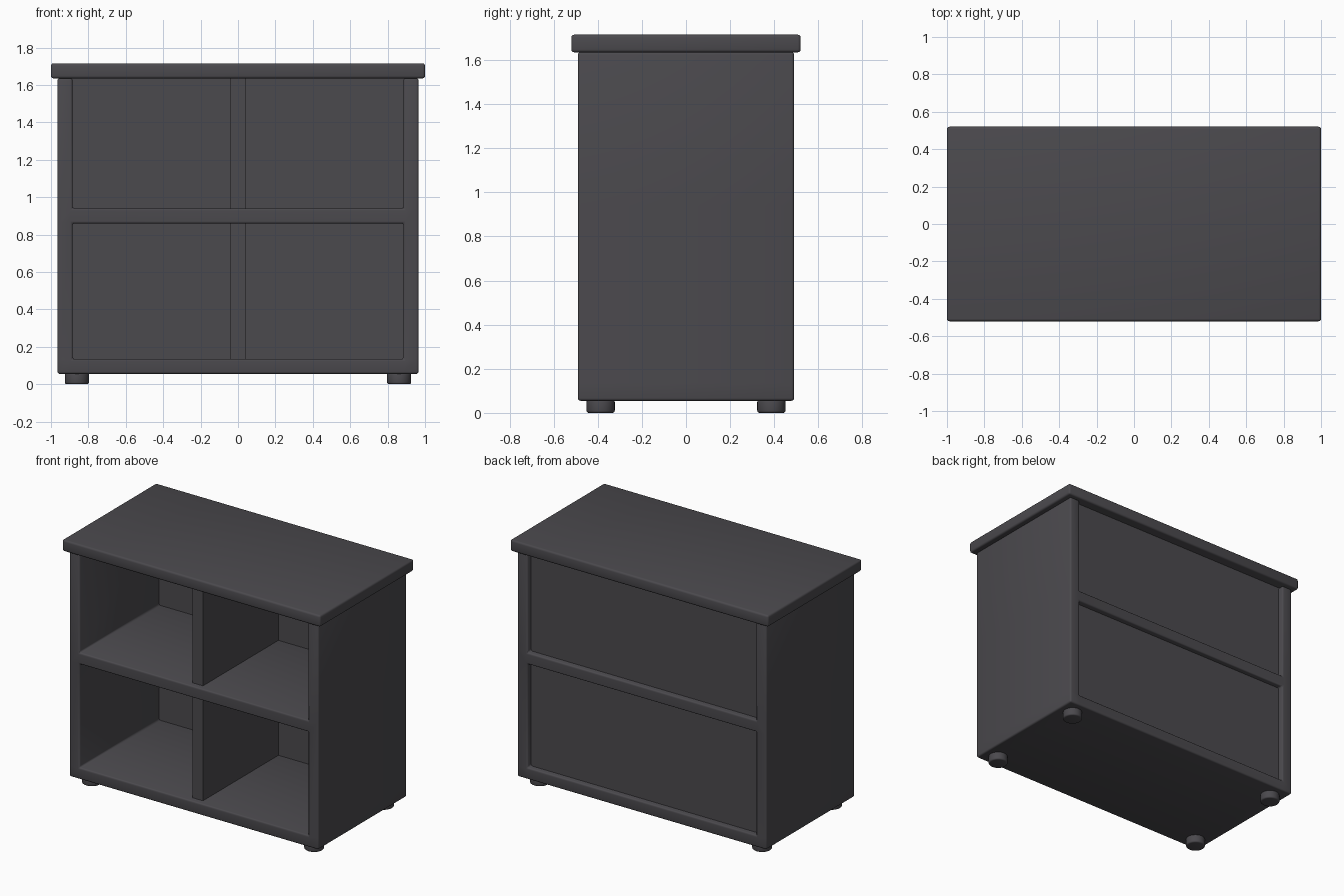
import bpy, bmesh, math

if "Cube" in bpy.data.objects:
    bpy.data.objects.remove(bpy.data.objects["Cube"])

mat = bpy.data.materials.new("charcoal grey")
mat.diffuse_color = (0.070, 0.067, 0.075, 1)
mat.use_nodes = True
mat.node_tree.nodes["Principled BSDF"].inputs["Base Color"].default_value = mat.diffuse_color


def finish(ob, bevel=0.0, segments=3):
    """Material, rounded edges and smooth shading."""
    ob.data.materials.append(mat)
    bpy.ops.object.select_all(action='DESELECT')
    ob.select_set(True)
    bpy.context.view_layer.objects.active = ob
    if bevel:
        mod = ob.modifiers.new("Bevel", 'BEVEL')
        mod.width = bevel
        mod.segments = segments
        mod.limit_method = 'ANGLE'
        mod.angle_limit = math.radians(40)
        bpy.ops.object.modifier_apply(modifier=mod.name)
    bpy.ops.object.shade_smooth_by_angle(angle=math.radians(35))
    return ob


def box(name, x, y, z, bevel=0.0):
    bpy.ops.mesh.primitive_cube_add(
        size=1, location=((x[0] + x[1]) / 2, (y[0] + y[1]) / 2, (z[0] + z[1]) / 2))
    ob = bpy.context.object
    ob.name = name
    ob.scale = (x[1] - x[0], y[1] - y[0], z[1] - z[0])
    bpy.ops.object.transform_apply(location=False, rotation=False, scale=True)
    return finish(ob, bevel)


# Frame: sides, base and shelf as one piece, made of grid cells pushed back
xs = (-0.965, -0.885, 0.885, 0.965)
zs = (0.055, 0.135, 0.86, 0.94, 1.636)
bm = bmesh.new()
v = [[bm.verts.new((x, -0.49, z)) for x in xs] for z in zs]
for r in range(4):
    for c in range(3):
        if c == 1 and r in (1, 3):
            continue  # openings
        bm.faces.new((v[r][c], v[r][c + 1], v[r + 1][c + 1], v[r + 1][c]))
ext = bmesh.ops.extrude_face_region(bm, geom=bm.faces[:], use_keep_orig=True)
bmesh.ops.translate(bm, vec=(0, 0.98, 0),
                    verts=[g for g in ext["geom"] if isinstance(g, bmesh.types.BMVert)])
bmesh.ops.recalc_face_normals(bm, faces=bm.faces[:])
mesh = bpy.data.meshes.new("frame")
bm.to_mesh(mesh)
bm.free()
frame = bpy.data.objects.new("frame", mesh)
bpy.context.collection.objects.link(frame)
finish(frame, 0.012)

# Top slab
box("top_slab", (-1, 1), (-0.52, 0.52), (1.635, 1.715), 0.013)

# Back panels and centre dividers, one per row
for name, z0, z1 in (("lower", 0.13, 0.865), ("upper", 0.935, 1.64)):
    box(name + "_back_panel", (-0.89, 0.89), (0.39, 0.45), (z0, z1))
    box(name + "_divider", (-0.04, 0.04), (-0.445, 0.40), (z0, z1))

# Round feet
for sx, side in ((-1, "left"), (1, "right")):
    for sy, end in ((-1, "front"), (1, "back")):
        bpy.ops.mesh.primitive_cylinder_add(
            vertices=32, radius=0.064, depth=0.06,
            location=(sx * 0.861, sy * 0.387, 0.03))
        foot = bpy.context.object
        foot.name = f"{end}_{side}_foot"
        finish(foot, 0.01)
